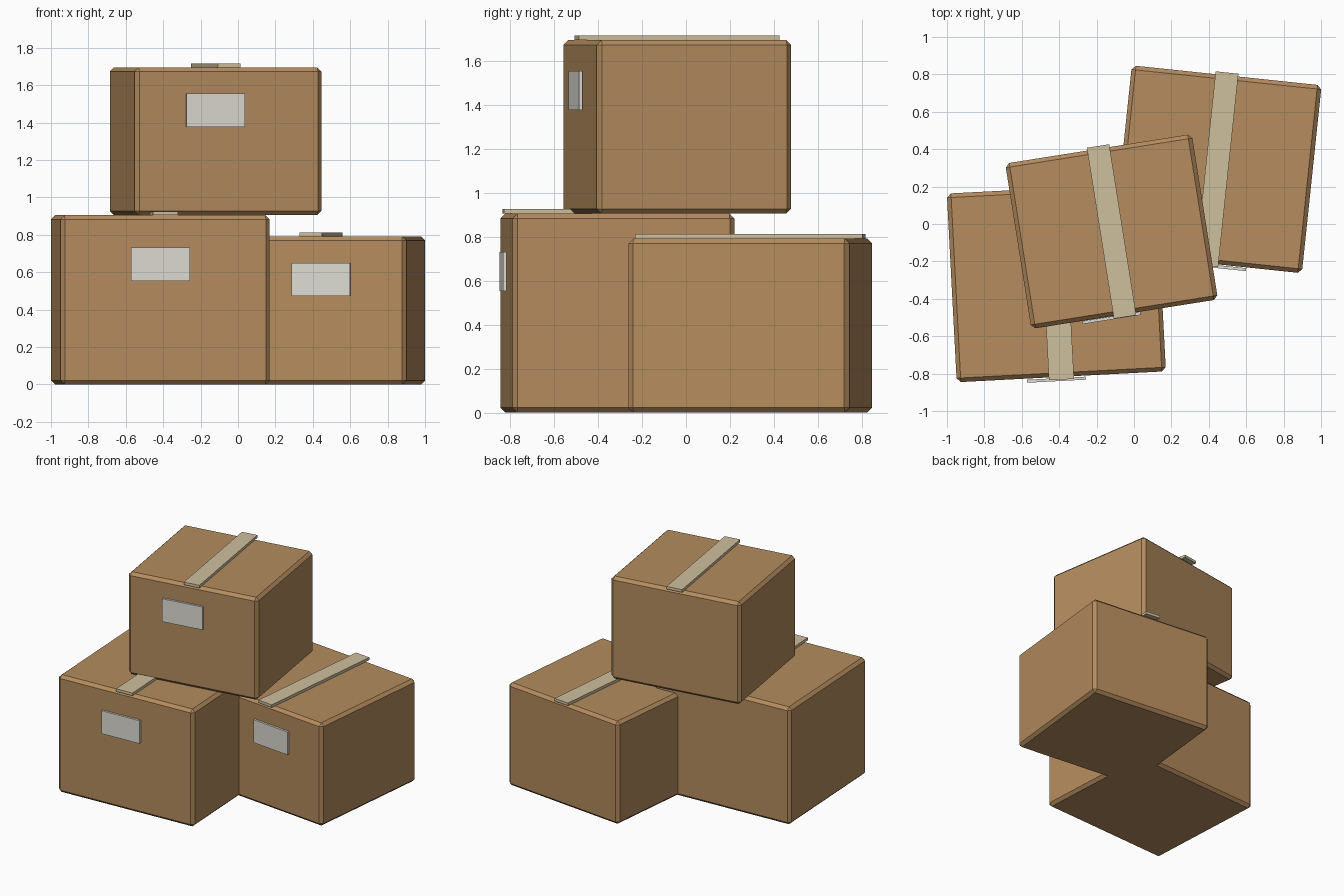
import bpy, bmesh, math
from mathutils import Matrix

if "Cube" in bpy.data.objects:
    bpy.data.objects.remove(bpy.data.objects["Cube"])


def material(name, rgb):
    m = bpy.data.materials.new(name)
    m.diffuse_color = (*rgb, 1)
    m.use_nodes = True
    m.node_tree.nodes["Principled BSDF"].inputs["Base Color"].default_value = m.diffuse_color
    return m


CARDBOARD = material("cardboard brown", (0.46, 0.262, 0.112))
TAPE = material("tape beige", (0.62, 0.525, 0.34))
LABEL = material("label off white", (0.73, 0.715, 0.645))


def block(name, size, loc, angle, mat, bevel=0):
    """Box of the given size, turned about z, with optional chamfered edges."""
    bm = bmesh.new()
    bmesh.ops.create_cube(bm, size=1, matrix=Matrix.Diagonal((*size, 1)))
    if bevel:
        bmesh.ops.bevel(bm, geom=bm.edges[:], offset=bevel, segments=1,
                        affect='EDGES', profile=0.5)
    me = bpy.data.meshes.new(name)
    bm.to_mesh(me)
    bm.free()
    me.materials.append(mat)
    ob = bpy.data.objects.new(name, me)
    ob.location = loc
    ob.rotation_euler.z = math.radians(angle)
    bpy.context.collection.objects.link(ob)
    return ob


def carton(name, w, d, h, x, y, z, angle):
    # chamfered cardboard body
    block(name + "_box", (w, d, h), (x, y, z + h / 2), angle, CARDBOARD, 0.022)
    # tape strip over the lid, slightly overhanging front and back
    block(name + "_tape", (0.12 * w, d + 0.03, 0.021),
          (x, y, z + h + 0.0105), angle, TAPE)
    # shipping label on the front
    block(name + "_label", (0.315, 0.016, 0.177),
          (x, y - d / 2 - 0.015, z + 0.71 * h), angle, LABEL)


carton("left", 1.12, 1.01, 0.905, -0.415, -0.3125, 0, 3)
carton("right", 1.02, 1.01, 0.792, 0.443, 0.2925, 0, -6)
carton("upper", 1.01, 0.895, 0.79, -0.12, -0.04, 0.905, 9)
